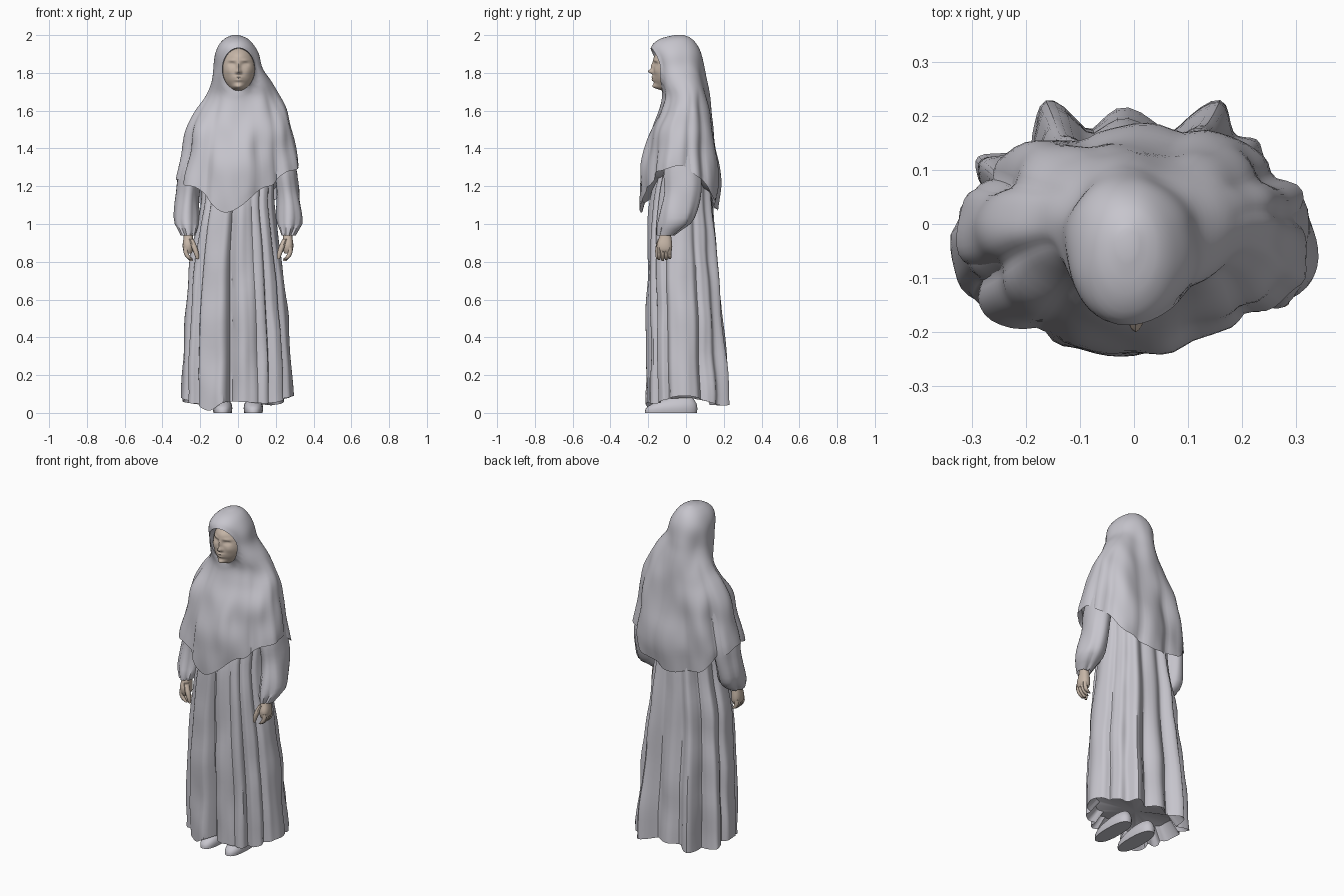
import bpy, bmesh
from math import sin, cos, pi, radians, exp, copysign, atan2
from mathutils import Vector, noise

cube = bpy.data.objects.get("Cube")
if cube:
    bpy.data.objects.remove(cube, do_unlink=True)


def material(name, rgb):
    m = bpy.data.materials.new(name)
    m.use_nodes = True
    m.diffuse_color = (*rgb, 1)
    m.node_tree.nodes["Principled BSDF"].inputs["Base Color"].default_value = (*rgb, 1)
    return m


cloth = material("grey_cloth", (0.57, 0.56, 0.61))
skin = material("skin", (0.57, 0.47, 0.39))


def finish(name, bm, mat, angle=38):
    mesh = bpy.data.meshes.new(name)
    bm.to_mesh(mesh)
    bm.free()
    mesh.materials.append(mat)
    ob = bpy.data.objects.new(name, mesh)
    bpy.context.collection.objects.link(ob)
    bpy.ops.object.select_all(action="DESELECT")
    ob.select_set(True)
    bpy.context.view_layer.objects.active = ob
    bpy.ops.object.shade_smooth_by_angle(angle=radians(angle))
    return ob


def extents(profile, z):
    """Smoothly interpolated (x0, x1, y0, y1) of a top-to-bottom profile."""
    last = len(profile) - 1
    z = min(max(z, profile[-1][0]), profile[0][0])
    i = next(k for k in range(last) if z >= profile[k + 1][0])
    a, b = profile[i], profile[i + 1]
    p, q = profile[max(i - 1, 0)], profile[min(i + 2, last)]
    h = a[0] - b[0]
    f = (a[0] - z) / h
    out = []
    for k in range(1, 5):
        ma = (b[k] - p[k]) / max(p[0] - b[0], h) * h
        mb = (q[k] - a[k]) / max(a[0] - q[0], h) * h
        out.append(a[k] * (2*f**3 - 3*f*f + 1) + ma * (f**3 - 2*f*f + f)
                   + b[k] * (3*f*f - 2*f**3) + mb * (f**3 - f*f))
    return out


def by_angle(table, deg):
    for (a, u), (b, v) in zip(table, table[1:]):
        if a <= deg <= b:
            f = (deg - a) / (b - a)
            return u + (v - u) * f * f * (3 - 2 * f)


def drape(name, profile, mat, hem=None, folds=(), fold_from=0.0, rough=0.0,
          n=24, rows=10, power=2.0, spread=1.0, tuck=None, make=True):
    """Loft stacked rounded sections down to a hem; folds are (angle, width, depth)."""
    bm = bmesh.new()
    top, low = profile[0][0], profile[-1][0]
    rings = []
    for r in range(rows + 1):
        u = (r / rows) ** spread
        grow = max(0, (u - fold_from) / (1 - fold_from))
        ring = []
        for j in range(n):
            deg = -180 + 360 * j / n
            t = radians(deg)
            z = top - (top - (by_angle(hem, deg) if hem else low)) * u
            x0, x1, y0, y1 = extents(profile, z)
            c, s = cos(t), sin(t)
            x = (x0 + x1) / 2 + (x1 - x0) / 2 * copysign(abs(c) ** (2 / power), c)
            y = (y0 + y1) / 2 + (y1 - y0) / 2 * copysign(abs(s) ** (2 / power), s)
            d = rough * min(1, 4 * u) * noise.noise(Vector((x * 9, y * 9, z * 5)))
            for a, w, depth in folds:
                off = (deg - a + 180) % 360 - 180
                d += depth * grow * exp(-(off / w) ** 2)
            ring.append(bm.verts.new((x + c * d, y + s * d, z)))
        rings.append(ring)
    if tuck:  # turn the hem inward and up
        scale, lift = tuck
        mid = sum((v.co for v in rings[-1]), Vector()) / n
        rings.append([bm.verts.new((mid.x + (v.co.x - mid.x) * scale,
                                    mid.y + (v.co.y - mid.y) * scale,
                                    v.co.z + lift)) for v in rings[-1]])
    for a, b in zip(rings, rings[1:]):
        for j in range(n):
            k = (j + 1) % n
            bm.faces.new((a[j], a[k], b[k], b[j]))
    bm.faces.new(rings[0])
    mid = bm.verts.new(sum((v.co for v in rings[-1]), Vector()) / n)
    for j in range(n):
        bm.faces.new((rings[-1][j], rings[-1][(j + 1) % n], mid))
    bmesh.ops.recalc_face_normals(bm, faces=bm.faces)
    return finish(name, bm, mat) if make else bm


# Long pleated skirt
skirt = [(1.35, -.19, .19, -.13, .11), (1.1, -.2, .19, -.19, .125),
         (.8, -.255, .225, -.2, .145), (.4, -.285, .265, -.2, .17),
         (.01, -.305, .285, -.2, .19)]
skirt_hem = [(-180, .08), (-140, .05), (-115, .012), (-95, .06), (-60, .05),
             (0, .09), (60, .04), (90, .06), (120, .04), (180, .08)]
pleats = [(-94, 3, -.07), (-103, 5, .012), (-84, 4, .012), (-136, 4, -.035),
          (-52, 4, -.035), (-70, 3, -.015), (-158, 5, -.03), (-25, 5, -.03),
          (0, 8, .015), (25, 6, -.03), (45, 6, .02), (65, 8, .065),
          (78, 4, -.02), (91, 5, .025), (102, 4, -.02), (112, 8, .06),
          (130, 5, -.03), (148, 7, .03), (165, 5, -.03)]
drape("skirt", skirt, cloth, skirt_hem, pleats, -.35, .012,
      n=144, rows=24, power=2.4, tuck=(.8, .07))

# Hooded cape with a pointed front hem
cape = [(2.0, -.03, .005, -.06, -.01), (1.985, -.065, .045, -.125, .025),
        (1.95, -.1, .08, -.175, .06), (1.9, -.122, .108, -.185, .085),
        (1.82, -.132, .127, -.172, .1), (1.74, -.15, .172, -.135, .11),
        (1.68, -.178, .213, -.115, .118), (1.6, -.225, .258, -.14, .135),
        (1.5, -.268, .282, -.185, .155), (1.4, -.292, .3, -.21, .168),
        (1.3, -.315, .322, -.23, .18), (1.2, -.33, .33, -.237, .182),
        (1.05, -.32, .32, -.235, .162)]
cape_hem = [(-180, 1.24), (-135, 1.2), (-101, 1.06), (-60, 1.2), (-35, 1.28),
            (0, 1.31), (30, 1.24), (60, 1.12), (90, 1.07), (120, 1.1),
            (150, 1.2), (180, 1.24)]
cape_folds = [(-160, 7, -.03), (-140, 9, .01), (-122, 5, -.02), (-95, 9, .012),
              (-72, 6, -.015), (-48, 6, -.025), (-20, 6, .012), (10, 6, -.02),
              (35, 7, -.03), (55, 8, .015), (75, 5, -.012), (108, 6, -.025),
              (128, 7, .015), (148, 7, -.035)]
bm = drape("hooded_cape", cape, cloth, cape_hem, cape_folds, .35, .022,
           n=96, rows=44, power=2.1, spread=1.5, tuck=(.93, .05), make=False)

# Oval face opening with a turned-in edge
OX, OZ, RX, RZ = .003, 1.82, .086, .112


def in_opening(p):
    return p.y < -.08 and ((p.x - OX) / RX) ** 2 + ((p.z - OZ) / RZ) ** 2 < 1


hole = [f for f in bm.faces if in_opening(f.calc_center_median())]
bmesh.ops.delete(bm, geom=hole, context="FACES")
rim = [e for e in bm.edges if e.is_boundary]
for v in {v for e in rim for v in e.verts}:
    a = atan2((v.co.z - OZ) / RZ, (v.co.x - OX) / RX)
    v.co.x, v.co.z = OX + RX * cos(a), OZ + RZ * sin(a)
    x0, x1, y0, y1 = extents(cape, v.co.z)
    side = min(1, abs((v.co.x - (x0 + x1) / 2) / ((x1 - x0) / 2)))
    v.co.y = (y0 + y1) / 2 - (y1 - y0) / 2 * (1 - side ** 2) ** .5 - .004
lip = bmesh.ops.extrude_edge_only(bm, edges=rim)["geom"]
for v in lip:
    if isinstance(v, bmesh.types.BMVert):
        v.co.x = OX + (v.co.x - OX) * .96
        v.co.z = OZ + (v.co.z - OZ) * .97
        v.co.y += .05
finish("hooded_cape", bm, cloth)

# Face: an ellipsoid shaped by soft bumps (x, z, width, height, depth)
features = [(0, 1.835, .009, .024, .014), (0, 1.807, .012, .011, .026),
            (0, 1.776, .02, .005, .009), (0, 1.762, .018, .005, .01),
            (0, 1.769, .022, .002, -.005), (0, 1.725, .03, .016, .032),
            (0, 1.76, .045, .03, .012), (0, 1.89, .05, .03, .012)]
for s in (-1, 1):
    features += [(s * .035, 1.846, .016, .009, -.014), (s * .035, 1.844, .01, .005, .008),
                 (s * .037, 1.866, .022, .006, .006), (s * .011, 1.802, .006, .006, .008),
                 (s * .05, 1.81, .02, .02, .005)]
bm = bmesh.new()
bmesh.ops.create_uvsphere(bm, u_segments=80, v_segments=56, radius=1)
for v in bm.verts:
    x, z = v.co.x * .089, 1.818 + v.co.z * .122
    y = v.co.y * .088
    if y < 0:
        y -= sum(d * exp(-((x - fx) / w) ** 2 - ((z - fz) / h) ** 2)
                 for fx, fz, w, h, d in features) * min(1, -v.co.y * 3)
    v.co = (x + OX, y - .084, z)
finish("face", bm, skin, 60)


def sided(s, profile):
    """Mirror a profile written for the +x side."""
    return [(z, *sorted((s * a, s * b)), c, d) for z, a, b, c, d in profile]


for s, side in ((1, "left"), (-1, "right")):
    # Loose sleeve gathered at the cuff
    drape(side + "_sleeve", sided(s, [
        (1.55, .12, .24, -.07, .07), (1.3, .18, .305, -.115, .07),
        (1.15, .2, .328, -.12, .065), (1.03, .2, .342, -.135, .045),
        (.99, .205, .335, -.145, .02), (.965, .215, .315, -.15, -.02),
        (.94, .225, .3, -.15, -.055)]), cloth, None,
        [(-120, 10, -.012), (-60, 10, -.012), (60, 12, -.015), (150, 12, -.012)],
        .2, .02, n=32, rows=20, tuck=(.85, .02))
    # Palm, curled fingers and thumb
    drape(side + "_palm", sided(s, [
        (.97, .238, .285, -.135, -.085), (.93, .238, .288, -.142, -.078),
        (.89, .235, .293, -.155, -.073), (.86, .238, .29, -.152, -.075),
        (.845, .245, .28, -.145, -.085)]), skin, n=20, rows=10, power=2.4)
    for i in range(4):
        y = -.143 + i * .019
        tip = .803 + .006 * abs(i - 1)
        drape(f"{side}_finger_{i + 1}", sided(s, [
            (.875, .262, .288, y - .011, y + .011), (.845, .262, .287, y - .011, y + .011),
            (.82, .247, .272, y - .01, y + .01), (tip, .237, .253, y - .006, y + .006)]),
            skin, n=10, rows=7)
    drape(side + "_thumb", sided(s, [
        (.92, .235, .262, -.15, -.12), (.88, .217, .247, -.162, -.133),
        (.84, .207, .232, -.163, -.14), (.815, .208, .222, -.158, -.145)]),
        skin, n=10, rows=8)
    # Shoe
    drape(side + "_shoe", sided(s, [
        (.075, .05, .11, -.11, .04), (.05, .035, .127, -.175, .055),
        (.025, .03, .133, -.212, .06), (0, .033, .13, -.218, .058)]),
        cloth, n=24, rows=6, power=2.4)
